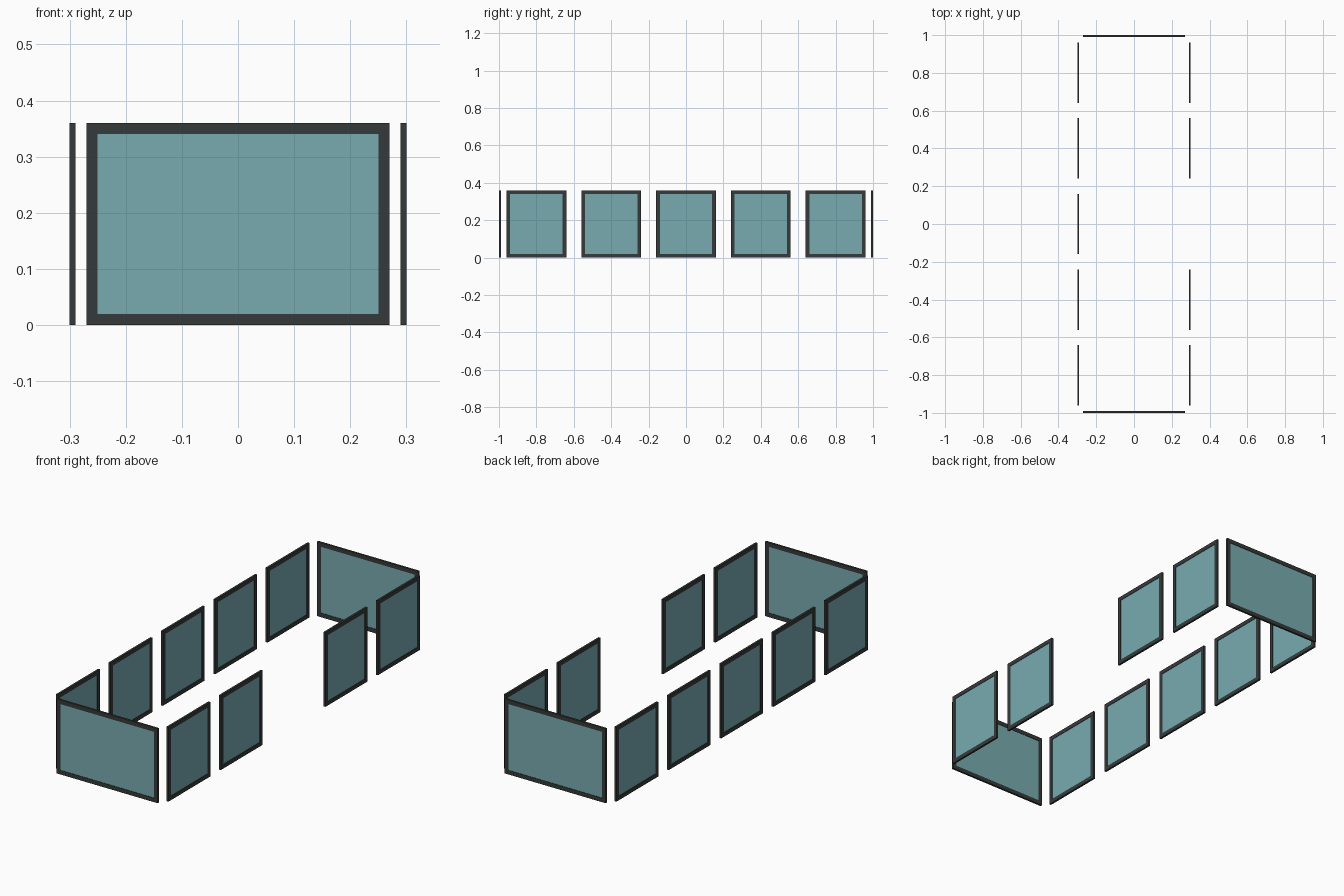
import bpy, bmesh

if "Cube" in bpy.data.objects:
    bpy.data.objects.remove(bpy.data.objects["Cube"])

def material(name, rgb):
    m = bpy.data.materials.new(name)
    m.diffuse_color = (*rgb, 1)
    m.use_nodes = True
    m.node_tree.nodes["Principled BSDF"].inputs["Base Color"].default_value = m.diffuse_color
    return m

GLASS = material("teal glass", (0.19, 0.41, 0.44))
FRAME = material("dark frame", (0.037, 0.042, 0.042))
H, BAR, T = 0.36, 0.02, 0.01   # height, frame width, thickness

def add_object(name, bm, mat):
    bmesh.ops.recalc_face_normals(bm, faces=bm.faces)
    me = bpy.data.meshes.new(name)
    bm.to_mesh(me)
    bm.free()
    me.materials.append(mat)
    ob = bpy.data.objects.new(name, me)
    bpy.context.collection.objects.link(ob)

def window(name, axis, centre, width):
    """Framed pane; its width runs along axis 0 (x) or 1 (y)."""
    def point(u, n, z):
        p = [centre[0], centre[1], z]
        p[axis] += u
        p[1 - axis] += n
        return p

    # mitred rectangular frame
    bm = bmesh.new()
    rings = []
    for inset, n in ((0, -T/2), (0, T/2), (BAR, T/2), (BAR, -T/2)):
        w = width/2 - inset
        corners = ((-w, inset), (w, inset), (w, H - inset), (-w, H - inset))
        rings.append([bm.verts.new(point(u, n, z)) for u, z in corners])
    for r in range(4):
        a, b = rings[r], rings[(r + 1) % 4]
        for i in range(4):
            j = (i + 1) % 4
            bm.faces.new((a[i], a[j], b[j], b[i]))
    add_object(name + "_frame", bm, FRAME)

    # thin glass pane seated inside the frame
    bm = bmesh.new()
    bmesh.ops.create_cube(bm, size=1)
    for v in bm.verts:
        v.co = point(v.co.x * (width - 2*BAR), v.co.y * 0.006,
                     H/2 + v.co.z * (H - 2*BAR))
    add_object(name + "_glass", bm, GLASS)

# wide end windows
window("front_window", 0, (0, -0.995), 0.54)
window("rear_window", 0, (0, 0.995), 0.54)

# side windows: five on the left, four on the right with a centre gap
for i in range(-2, 3):
    window(f"left_window_{i + 3}", 1, (-0.295, 0.4*i), 0.32)
    if i:
        window(f"right_window_{i + 3}", 1, (0.295, 0.4*i), 0.32)
